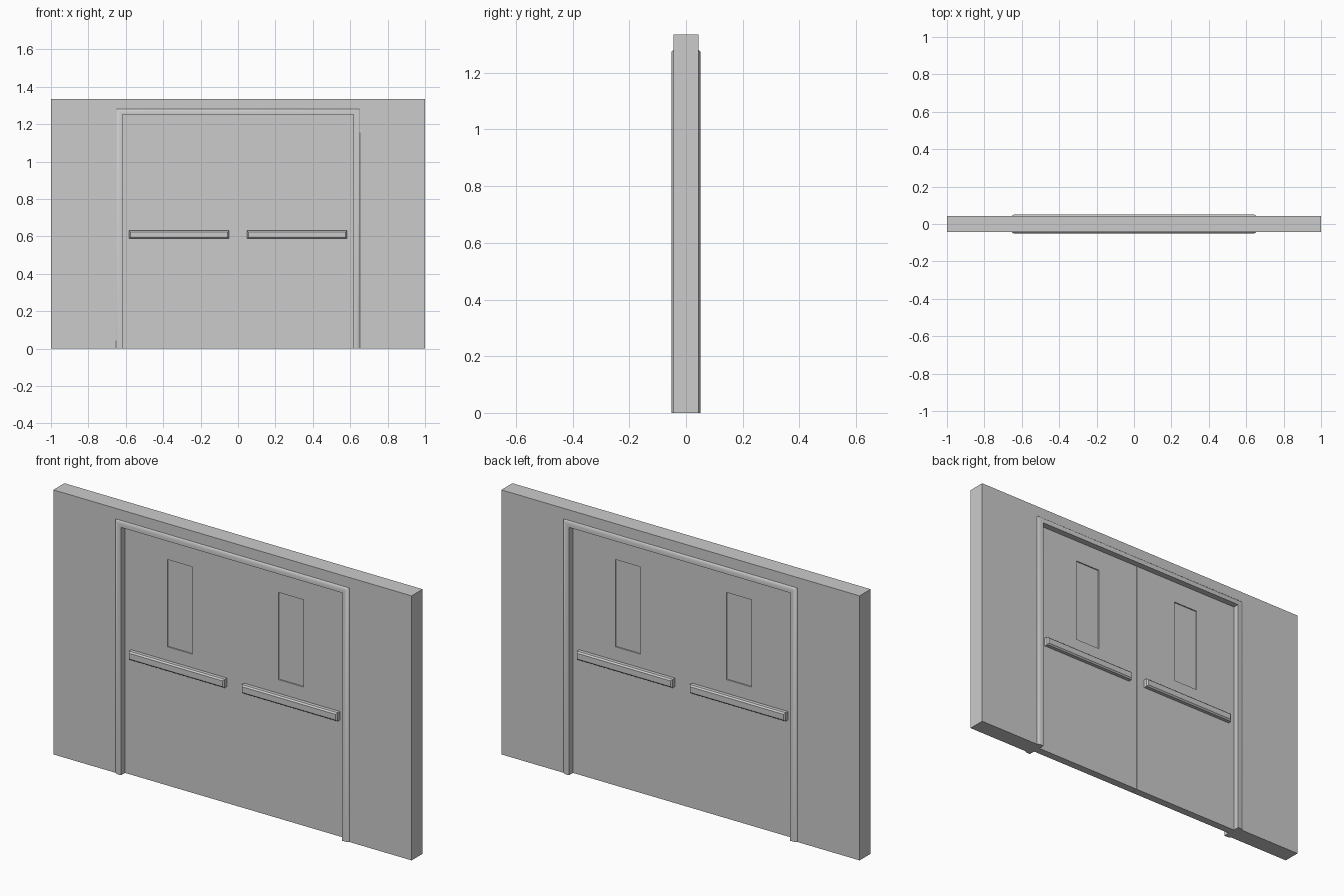
import bpy, bmesh

if "Cube" in bpy.data.objects:
    bpy.data.objects.remove(bpy.data.objects["Cube"])


def loft(name, rings, loop, close_profile=False):
    """Skin successive rings; loop=True joins each ring's ends.
    Open rings are capped along the profile, closed rings at first/last ring."""
    bm = bmesh.new()
    vs = [[bm.verts.new(p) for p in r] for r in rings]
    m, n = len(vs), len(vs[0])
    for i in range(m if close_profile else m - 1):
        a, b = vs[i], vs[(i + 1) % m]
        for j in range(n if loop else n - 1):
            k = (j + 1) % n
            bm.faces.new((a[j], a[k], b[k], b[j]))
    caps = [vs[0], vs[-1]] if loop else [[r[0] for r in vs], [r[-1] for r in vs]]
    for c in caps:
        bm.faces.new(c)
    bmesh.ops.recalc_face_normals(bm, faces=bm.faces)
    me = bpy.data.meshes.new(name)
    bm.to_mesh(me)
    bm.free()
    ob = bpy.data.objects.new(name, me)
    bpy.context.collection.objects.link(ob)
    return ob


def rect(x0, x1, z0, z1, y, d=0.0):
    return [(x0 + d, y, z0 + d), (x1 - d, y, z0 + d),
            (x1 - d, y, z1 - d), (x0 + d, y, z1 - d)]


def arch(x, z, y):
    return [(x, y, 0), (x, y, z), (-x, y, z), (-x, y, 0)]


# Wall with softly raised door casing on both faces
OX, OZ = 0.617, 1.251
half = [(OX, OZ, 0.052), (OX + 0.016, OZ + 0.016, 0.052),
        (OX + 0.027, OZ + 0.025, 0.050), (OX + 0.035, OZ + 0.031, 0.044),
        (1.0, 1.335, 0.044)]
profile = [(x, z, -y) for x, z, y in half] + half[::-1]
wall = loft("wall_and_door_casing", [arch(*p) for p in profile], False, True)
bpy.context.view_layer.objects.active = wall
wall.select_set(True)
bpy.ops.object.shade_smooth_by_angle(angle=0.6)

DY = 0.02   # half thickness of the doors
for s, side in ((-1, "left"), (1, "right")):
    # Door leaf with shallow recessed window panes on both faces
    window = (s * 0.24, s * 0.38, 0.70, 1.14)
    leaf = (s * 0.001, s * OX, 0.0, OZ)
    rings = []
    for box, y in ((window, -DY + 0.006), (window, -DY), (leaf, -DY),
                   (leaf, DY), (window, DY), (window, DY - 0.006)):
        rings.append(rect(*box, y))
    loft(side + "_door", rings, True)

    # Push bars, chamfered, front and back
    x0, x1 = sorted((s * 0.048, s * 0.583))
    for f, face in ((-1, "front"), (1, "back")):
        loft(f"{side}_{face}_push_bar",
             [rect(x0, x1, 0.588, 0.631, f * y, d)
              for y, d in ((DY - 0.002, 0), (0.038, 0), (0.045, 0.007))], True)
